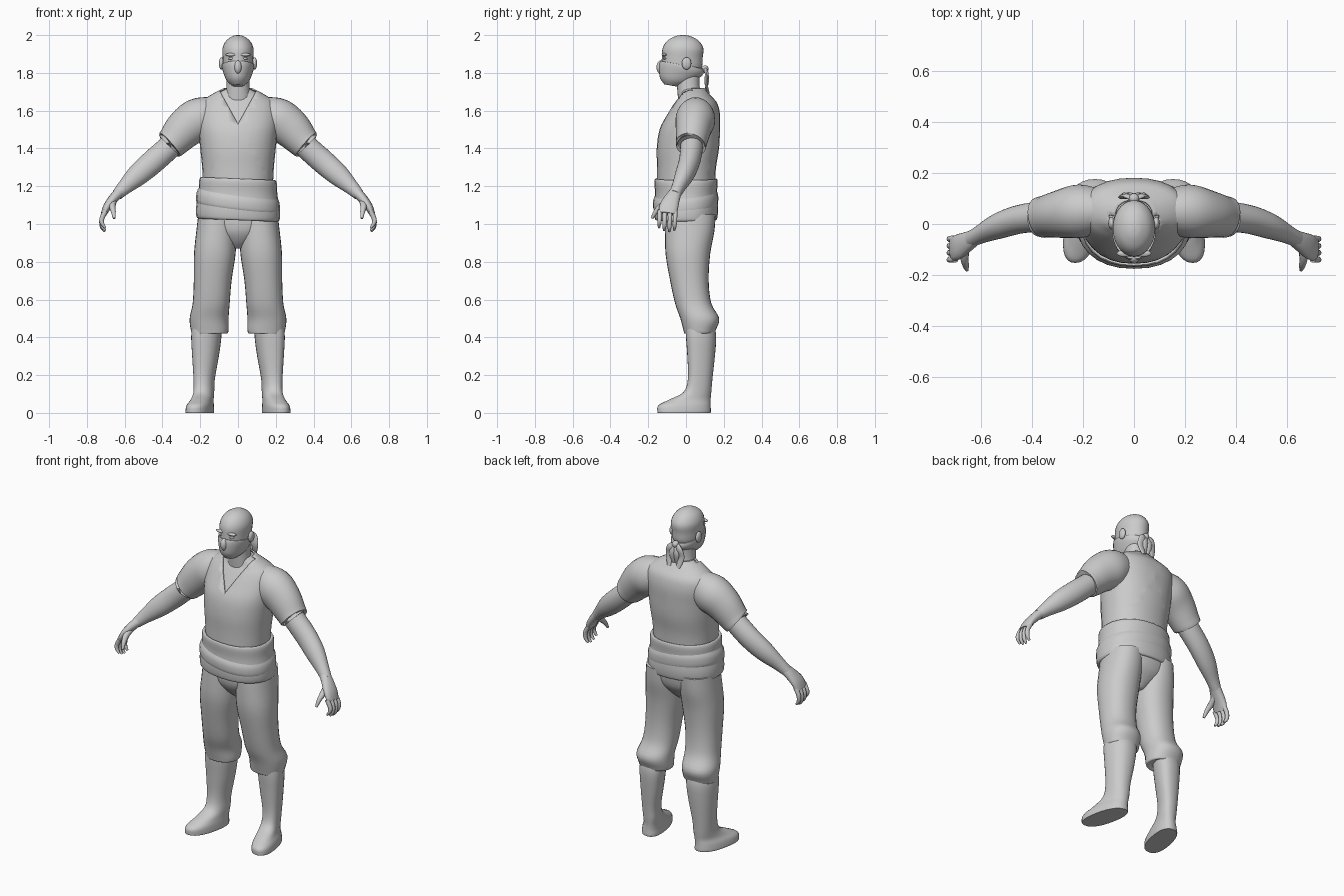
import bpy, bmesh, math
from mathutils import Vector

cube = bpy.data.objects.get("Cube")
if cube:
    bpy.data.objects.remove(cube, do_unlink=True)

CM = 0.01  # all sizes below are in hundredths of a unit

clay = bpy.data.materials.new("plain_grey")
clay.use_nodes = True
grey = (0.6, 0.6, 0.6, 1)
clay.diffuse_color = grey
clay.node_tree.nodes["Principled BSDF"].inputs["Base Color"].default_value = grey


def finish(name, bm, angle=50):
    """Turn a bmesh into a smooth shaded, coloured object."""
    bmesh.ops.recalc_face_normals(bm, faces=bm.faces)
    mesh = bpy.data.meshes.new(name)
    bm.to_mesh(mesh)
    bm.free()
    mesh.materials.append(clay)
    obj = bpy.data.objects.new(name, mesh)
    bpy.context.collection.objects.link(obj)
    bpy.ops.object.select_all(action="DESELECT")
    obj.select_set(True)
    bpy.context.view_layer.objects.active = obj
    bpy.ops.object.shade_smooth_by_angle(angle=math.radians(angle))
    return obj


def spline(rows, steps):
    """Catmull-Rom interpolation through rows of numbers."""
    out = []
    last = len(rows) - 1
    for i in range(last):
        a, b, c, d = (rows[min(max(i + k, 0), last)] for k in (-1, 0, 1, 2))
        for s in range(steps):
            t = s / steps
            out.append([q + t / 2 * (r - p + t * (2 * p - 5 * q + 4 * r - e + t * (3 * (q - r) + e - p)))
                        for p, q, r, e in zip(a, b, c, d)])
    return out + [list(rows[last])]


def loft(rows, along=False, side=1, sides=28, steps=4, box=0.9, skew=0, tilt=(0, 0)):
    """Rows are x, y, z, two radii. Rings lie flat, or across the path if along."""
    bm = bmesh.new()
    path = spline(rows, steps)
    centres = [Vector(p[:3]) for p in path]
    rings = []
    for i, p in enumerate(path):
        u, v = Vector((1, 0, 0)), Vector((0, 1, 0))
        if along:
            t = (centres[min(i + 1, len(path) - 1)] - centres[max(i - 1, 0)]).normalized()
            v = (v - t * t.y).normalized()
            u = t.cross(v)
        ring = []
        for k in range(sides):
            a = math.tau * k / sides
            c, s = math.cos(a), math.sin(a)
            c = math.copysign(abs(c) ** box, c) * p[3]
            s = math.copysign(abs(s) ** box, s) * p[4]
            co = centres[i] + u * c + v * s
            co.x -= skew * s
            co.z += tilt[0] * c + tilt[1] * s
            co.x *= side
            ring.append(bm.verts.new(co * CM))
        rings.append(ring)
    for lo, hi in zip(rings, rings[1:]):
        for k in range(sides):
            n = (k + 1) % sides
            bm.faces.new((lo[k], lo[n], hi[n], hi[k]))
    bm.faces.new(rings[0])
    bm.faces.new(rings[-1])
    return bm


def blob(name, centre, size):
    """Squashed sphere."""
    bm = bmesh.new()
    bmesh.ops.create_uvsphere(bm, u_segments=16, v_segments=10, radius=CM)
    for v in bm.verts:
        v.co = Vector(a * b for a, b in zip(v.co, size)) + Vector(centre) * CM
    return finish(name, bm)


# Torso: the shirt is cut to a V neck over the bare chest
torso = [(0, 0, 120, 18.5, 15.3), (0, .3, 130, 19, 15.6), (0, 1, 140, 20, 16.5),
         (0, 2, 150, 21, 16), (0, 4, 158, 21.5, 14), (0, 5, 164, 20, 11.5),
         (0, 4.5, 168, 15, 8.6), (0, 3, 172, 7.5, 6.8)]
shirt = loft(torso)
tip, slope = 1.53, 1.8
for sign in (1, -1):
    bmesh.ops.bisect_plane(shirt, geom=shirt.verts[:] + shirt.edges[:] + shirt.faces[:],
                           plane_co=(0, 0, tip), plane_no=(sign * slope, 0, -1))
neckline = [f for f in shirt.faces if f.calc_center_median().y < 0.03
            and f.calc_center_median().z > tip + slope * abs(f.calc_center_median().x)]
top_cap = [f for f in shirt.faces if f.calc_center_median().z > 1.719]
bmesh.ops.delete(shirt, geom=list(set(neckline + top_cap)), context="FACES")
shirt_obj = finish("shirt", shirt)
thick = shirt_obj.modifiers.new("cloth_thickness", "SOLIDIFY")
thick.thickness = 0.008
thick.offset = -1
finish("chest", loft([(x, y, z - .6, a - .9, b - .9) for x, y, z, a, b in torso]))
finish("neck", loft([(0, 3, 164, 7.5, 7), (0, 1.3, 172, 6.2, 6), (0, 1, 182, 5.8, 6.5)]))

# Head with face mask knotted at the back
finish("head", loft([(0, -7, 174.5, 3.5, 4), (0, -5, 177, 5.5, 7.5), (0, -2.5, 182, 7.6, 10.5),
                     (0, -2, 188, 8.1, 10.8), (0, -1.6, 193, 8.2, 10.8), (0, -1.6, 197, 6.3, 8.3),
                     (0, -1.6, 199.4, 3, 4), (0, -1.6, 200, .5, .6)], box=1), 80)
finish("mask", loft([(0, -8, 173.3, 3, 3.5), (0, -5.5, 176, 6, 8.3), (0, -2.8, 181, 8.1, 11.6),
                     (0, -2.3, 184, 8.6, 11.6), (0, -2.3, 184.3, 8, 11)], box=1, tilt=(0, -.18)))
blob("mask_nose", (0, -13.3, 183), (2, 2.3, 3.6))
blob("mask_knot", (0, 10, 182), (2, 2, 2))

# Waist sash with a slanting fold
finish("sash", loft([(0, 0, 102, 20.5, 15.5), (0, 0, 103, 22, 16.5), (0, 0, 108, 22.2, 17),
                     (0, 0, 116, 20.9, 16.4), (0, 0, 122, 20.6, 16.8), (0, 0, 124, 19.6, 16.2),
                     (0, 0, 123, 18, 15)], tilt=(-.04, 0)))
finish("sash_fold", loft([(0, 0, 108, 21.4, 16.4), (0, -.2, 110, 22.2, 17.2),
                          (0, -.2, 114, 21.9, 17.2), (0, 0, 117, 20.6, 16)], tilt=(-.12, .08)))
finish("pelvis", loft([(0, 2.5, 106, 20, 13.3), (0, 2, 97, 17, 12.5),
                       (0, 1.5, 91, 9, 9), (0, 1.5, 87, 3, 5)]))

for side, label in ((1, "left_"), (-1, "right_")):
    # Face details and mask tails
    blob(label + "ear", (side * 8.8, .3, 185), (1.3, 2.5, 3.3))
    blob(label + "brow", (side * 3.6, -11.5, 189.6), (3.2, 1.4, .9))
    blob(label + "eye", (side * 3.5, -11.2, 187.6), (1.7, 1, .7))
    finish(label + "mask_tail", loft([(0, 9.5, 182, 1, .8), (3, 11, 180, 2, .9), (4, 10.5, 175, 2.2, .8),
                                      (3, 12, 169, 1.2, .6)], True, side, 12))
    finish(label + "mask_loop", loft([(0, 10, 182, 1, .8), (1.5, 11.5, 177, 1.7, .8),
                                      (1, 10.5, 171, 1, .6)], True, side, 12))

    # Sleeve with a turned hem, then bare arm
    finish(label + "sleeve", loft([(13, 5, 158, 9.5, 8.5), (21, 5, 155.5, 11.2, 10.5),
                                   (28, 4, 150.5, 10.5, 9.5), (34, 3, 144, 8.8, 8.3),
                                   (36.3, 2.6, 141.8, 8, 8), (35.5, 2.6, 142.6, 6.5, 6.5)], True, side, box=1))
    finish(label + "arm", loft([(31, 3, 146, 6, 6), (36, 3, 141, 6.3, 6), (45, 1.8, 133, 6.4, 5.6),
                                (53, -.8, 126, 5.8, 5), (60, -4, 119.5, 4, 3.6),
                                (64, -6, 115.5, 3, 3.2)], True, side, box=1))

    # Hand: palm, four curled fingers and a thumb
    finish(label + "palm", loft([(62, -5, 117.5, 2.8, 3), (65.5, -7, 114, 2.6, 4), (69, -9, 109.5, 2.2, 5),
                                 (71, -9.8, 105.5, 1.6, 4.8)], True, side, 16))
    for n, finger in enumerate(("little", "ring", "middle", "index")):
        y = -5.8 - 2.7 * n
        drop = 1.5 * math.sin(n + .5)
        finish(label + finger + "_finger",
               loft([(70, y, 107, 1.3, 1.3), (72, y, 103, 1.3, 1.2),
                     (72, y - .2, 100 - drop, 1.1, 1.1), (70.3, y - .4, 97.5 - drop, .6, .6)],
                    True, side, 10, box=1))
    finish(label + "thumb", loft([(66, -9, 112, 1.8, 1.8), (66.5, -13, 109.5, 1.7, 1.7),
                                  (66, -16, 106.5, 1.3, 1.3), (65.5, -18, 103, .7, .7)],
                                 True, side, 10, box=1))

    # Baggy trouser leg gathered below the knee
    finish(label + "trouser_leg", loft([(11, 2.5, 105, 10, 13.2), (11.5, 2, 96, 10.6, 13),
                                        (12.3, 1, 84, 11, 11.8), (13.4, 1.8, 70, 10, 10.2),
                                        (14.2, 3.8, 58, 9.8, 9.6), (15.3, 7.3, 50, 10.3, 10.3),
                                        (15, 7.2, 44, 10, 8.6), (15, 7, 42, 9.2, 7.8),
                                        (15.5, 7, 43, 7, 6.5)], side=side))

    # Tall boot with the toe turned out
    finish(label + "boot", loft([(16.6, 7.5, 46, 7.4, 7.6), (16.8, 8, 40, 7.7, 8), (17.2, 8, 30, 6.8, 7.3),
                                 (17.9, 7.5, 18, 5.4, 6.5), (18.1, 6, 11, 5.2, 7.4),
                                 (19, 2, 7, 5.5, 11), (20, -.8, 4, 6.4, 13.8),
                                 (20.2, -1, 1, 6.8, 14.2), (20.2, -1, 0, 6.7, 14)],
                                side=side, box=.85, skew=.2))
